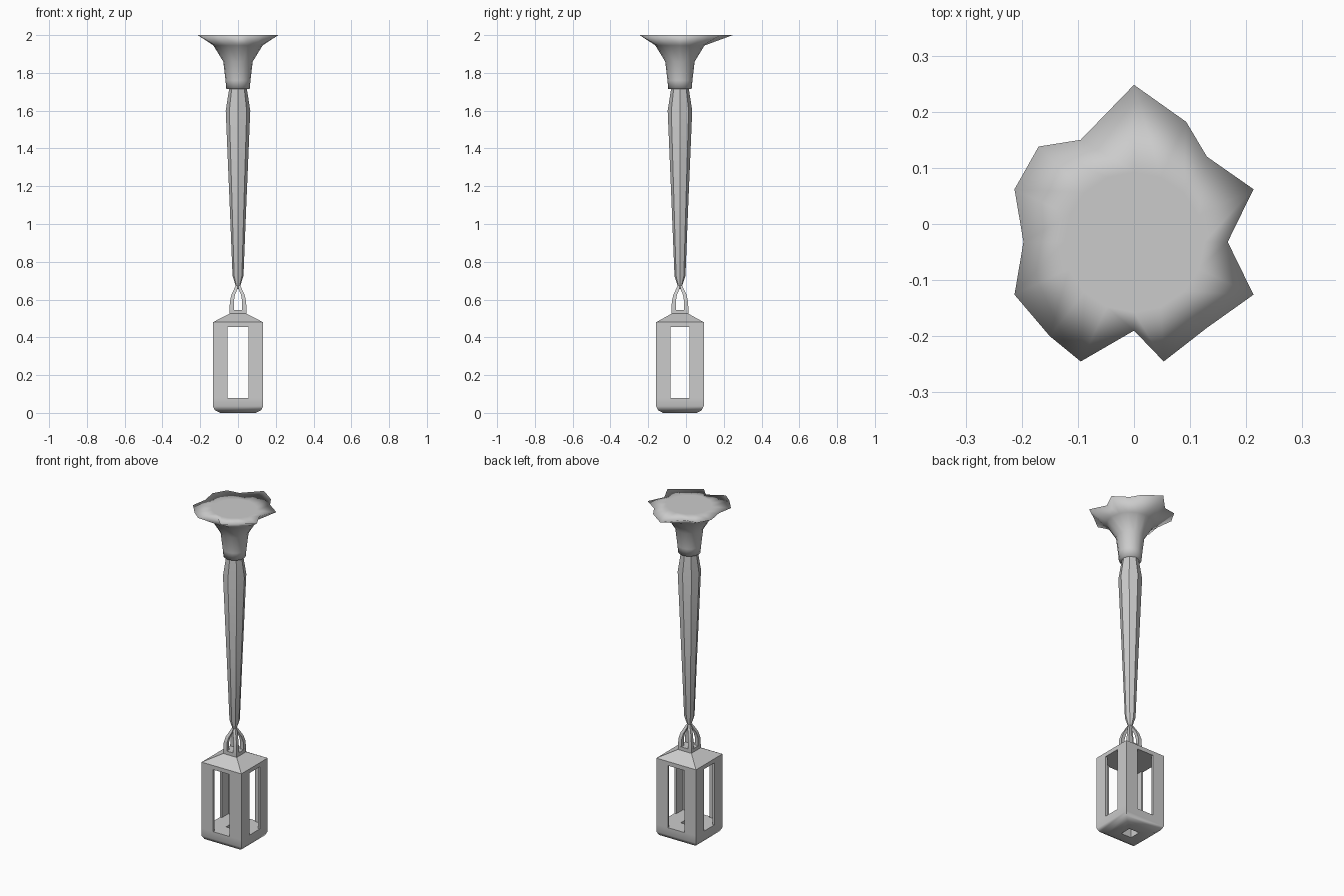
import bpy, bmesh, math
from mathutils import Vector

if "Cube" in bpy.data.objects:
    bpy.data.objects.remove(bpy.data.objects["Cube"])

CY = -0.032  # the axis sits slightly in front of the origin


def finish(name, bm, angle=40):
    bmesh.ops.recalc_face_normals(bm, faces=bm.faces)
    me = bpy.data.meshes.new(name)
    bm.to_mesh(me)
    bm.free()
    ob = bpy.data.objects.new(name, me)
    bpy.context.collection.objects.link(ob)
    bpy.ops.object.select_all(action='DESELECT')
    ob.select_set(True)
    bpy.context.view_layer.objects.active = ob
    bpy.ops.object.shade_smooth_by_angle(angle=math.radians(angle))
    return ob


def loft(name, rings, closed=False, angle=40):
    """Skin a list of equal-length point rings; cap the ends or join them up."""
    bm = bmesh.new()
    vs = [[bm.verts.new(p) for p in r] for r in rings]
    n = len(vs[0])
    pairs = list(zip(vs, vs[1:])) + ([(vs[-1], vs[0])] if closed else [])
    for a, b in pairs:
        for i in range(n):
            j = (i + 1) % n
            bm.faces.new((a[i], a[j], b[j], b[i]))
    if not closed:
        bm.faces.new(vs[0])
        bm.faces.new(vs[-1])
    return finish(name, bm, angle)


def circle(r, z, n):
    return [(r * math.sin(math.tau * i / n), CY + r * math.cos(math.tau * i / n), z)
            for i in range(n)]


def rect(hx, hy, z):
    return [(sx * hx, CY + sy * hy, z) for sx, sy in ((1, 1), (-1, 1), (-1, -1), (1, -1))]


# Ragged ceiling flare: round neck opening into an irregular rim
rim = [(0, .248), (.093, .182), (.13, .12), (.213, .062), (.167, -.032), (.213, -.126),
       (.13, -.185), (.053, -.245), (0, -.19), (-.095, -.245), (-.15, -.2), (-.213, -.126),
       (-.197, -.032), (-.213, .062), (-.17, .138), (-.095, .15)]
flare = [circle(r, z, 16) for r, z in ((.062, 1.715), (.066, 1.76), (.078, 1.86), (.13, 1.945))]
flare.append([(x, y, 2.0) for x, y in rim])
flare.append(circle(.125, 2.0, 16))
loft("ceiling_flare", flare, angle=180)

# Tapering stem
stem = ((.010, .655), (.011, .67), (.029, .725), (.044, 1.1), (.065, 1.6), (.047, 1.715), (.047, 1.74))
loft("stem", [circle(r, z, 8) for r, z in stem])

# Four hanger straps, curving in from the corners to the stem
strap = ((.045, .021, .54), (.043, .022, .59), (.035, .016, .625), (.021, .003, .655), (.011, .001, .675))
for k, (sx, sy) in enumerate(((1, 1), (-1, 1), (-1, -1), (1, -1))):
    rings = [[(sx * a, CY + sy * b, z) for a, b in ((o, o), (i, o), (i, i), (o, i))]
             for o, i, z in strap]
    loft(f"hanger_strap_{k + 1}", rings)

# Lantern roof with a small block on top
HX, HY = .133, .126
loft("lantern_roof", [rect(HX, HY, .455), rect(HX, HY, .48), rect(.045, .045, .525),
                      rect(.045, .045, .546)], angle=20)

# Lantern base with chamfered underside and a square hole
loft("lantern_base", [rect(.034, .034, .08), rect(.034, .034, 0), rect(.095, .09, 0),
                      rect(.122, .115, .014), rect(HX, HY, .036), rect(HX, HY, .08)],
     closed=True)

# L-shaped corner posts framing the windows
T, WX, WY = .012, .055, .05
for k, (sx, sy) in enumerate(((1, 1), (-1, 1), (-1, -1), (1, -1))):
    prof = [(HX, HY), (WX, HY), (WX, HY - T), (HX - T, HY - T), (HX - T, WY), (HX, WY)]
    loft(f"corner_post_{k + 1}", [[(sx * x, CY + sy * y, z) for x, y in prof] for z in (.08, .455)])
